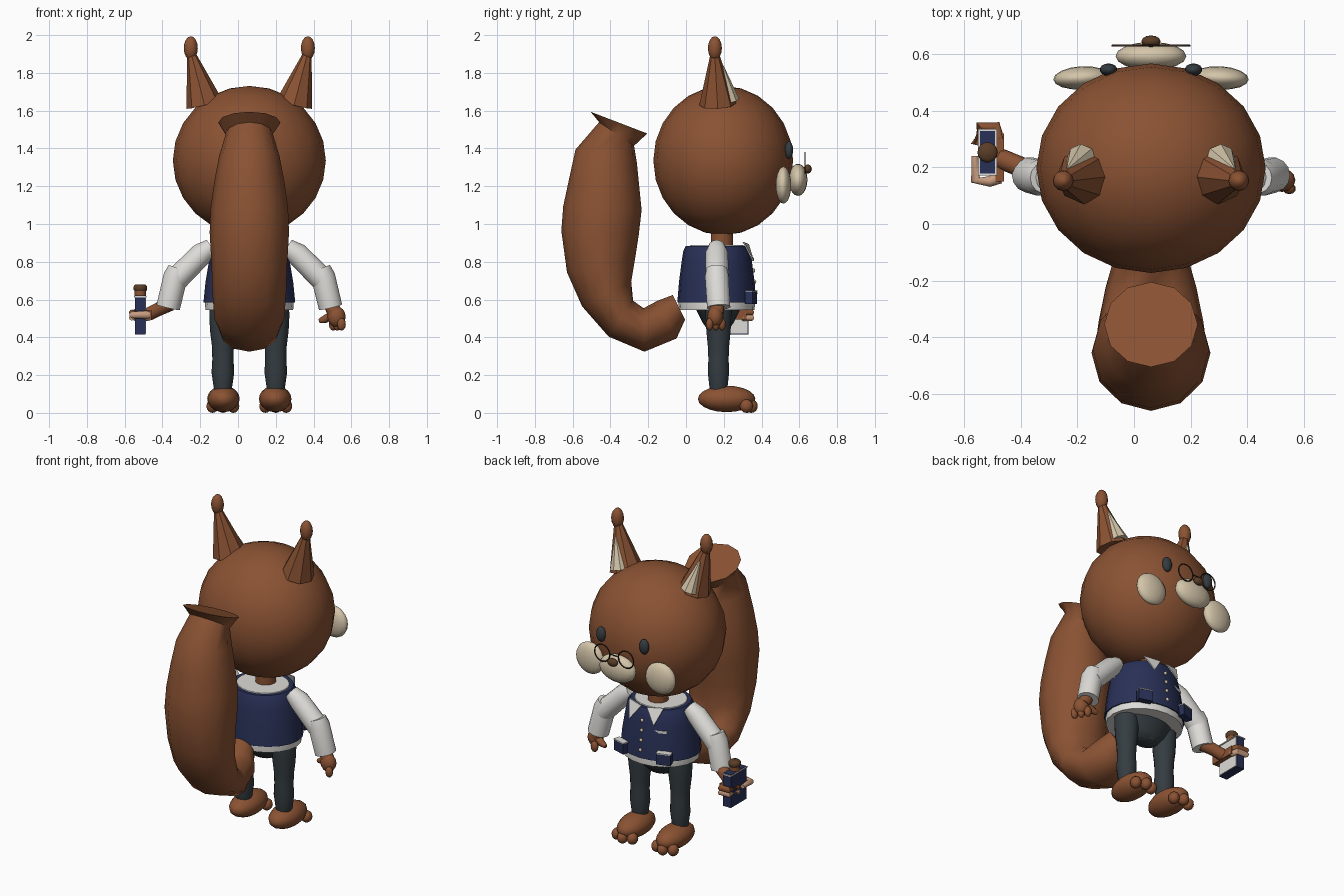
import bpy, bmesh, math
from mathutils import Vector, Matrix

if "Cube" in bpy.data.objects:
    bpy.data.objects.remove(bpy.data.objects["Cube"])

CX = 0.06  # symmetry plane of the figure


def material(name, r, g, b):
    m = bpy.data.materials.new(name)
    m.diffuse_color = (r, g, b, 1)
    m.use_nodes = True
    m.node_tree.nodes["Principled BSDF"].inputs["Base Color"].default_value = m.diffuse_color
    return m


FUR = material("russet fur", 0.255, 0.085, 0.033)
CREAM = material("cream", 0.66, 0.56, 0.40)
NAVY = material("navy cloth", 0.022, 0.030, 0.095)
WHITE = material("white cloth", 0.72, 0.71, 0.68)
SLATE = material("slate cloth", 0.035, 0.046, 0.054)
DARK = material("dark brown", 0.10, 0.047, 0.02)
TAN = material("tan pads", 0.58, 0.34, 0.22)
FRAME = material("spectacle frame", 0.04, 0.02, 0.012)


def finish(name, bm, mat, angle=40):
    bmesh.ops.recalc_face_normals(bm, faces=bm.faces)
    me = bpy.data.meshes.new(name)
    bm.to_mesh(me)
    bm.free()
    ob = bpy.data.objects.new(name, me)
    bpy.context.collection.objects.link(ob)
    me.materials.append(mat)
    bpy.ops.object.select_all(action='DESELECT')
    ob.select_set(True)
    bpy.context.view_layer.objects.active = ob
    if angle:
        bpy.ops.object.shade_smooth_by_angle(angle=math.radians(angle))
    return ob


def ball(name, c, r, mat, seg=16, rings=10, rot=(0, 0, 0)):
    bm = bmesh.new()
    bmesh.ops.create_uvsphere(bm, u_segments=seg, v_segments=rings, radius=1)
    R = Matrix.Rotation(rot[2], 4, 'Z') @ Matrix.Rotation(rot[1], 4, 'Y') @ Matrix.Rotation(rot[0], 4, 'X')
    bm.transform(Matrix.Translation(c) @ R @ Matrix.Diagonal((*r, 1)))
    return finish(name, bm, mat, 60)


def loft(name, rings, mat, n=16, angle=50, caps=True):
    """Skin rings given as (centre, u half-axis, v half-axis)."""
    bm = bmesh.new()
    loops = []
    for c, u, v in rings:
        c, u, v = Vector(c), Vector(u), Vector(v)
        loops.append([bm.verts.new(c + u * math.cos(2 * math.pi * i / n) + v * math.sin(2 * math.pi * i / n))
                      for i in range(n)])
    for a, b in zip(loops, loops[1:]):
        for i in range(n):
            bm.faces.new((a[i], a[(i + 1) % n], b[(i + 1) % n], b[i]))
    if caps:
        bm.faces.new(loops[0])
        bm.faces.new(loops[-1])
    return finish(name, bm, mat, angle)


def limb(name, pts, mat, n=14, angle=50):
    """Round tube through (point, radius) pairs."""
    rings = []
    for i, (p, r) in enumerate(pts):
        d = (Vector(pts[min(i + 1, len(pts) - 1)][0]) - Vector(pts[max(i - 1, 0)][0])).normalized()
        u = d.cross(Vector((0, 1, 0)) if abs(d.y) < 0.9 else Vector((1, 0, 0))).normalized()
        rings.append((p, u * r, d.cross(u) * r))
    return loft(name, rings, mat, n, angle)


def upright(name, profile, mat, cx, cy, n=20, angle=50):
    """Stack of horizontal ellipses given as (z, rx, ry)."""
    return loft(name, [((cx, cy, z), (rx, 0, 0), (0, ry, 0)) for z, rx, ry in profile], mat, n, angle)


def box(name, c, size, mat, rz=0):
    bm = bmesh.new()
    bmesh.ops.create_cube(bm, size=1)
    bm.transform(Matrix.Translation(c) @ Matrix.Rotation(rz, 4, 'Z') @ Matrix.Diagonal((*size, 1)))
    return finish(name, bm, mat, 0)


def torus(name, c, R, r, mat, n=20, m=6):
    """Ring standing in the xz plane."""
    rings = []
    for i in range(n + 1):
        a = 2 * math.pi * i / n
        d = Vector((math.cos(a), 0, math.sin(a)))
        rings.append((Vector(c) + d * R, d * r, (0, r, 0)))
    return loft(name, rings, mat, m, 60, caps=False)


# Head and face
ball("head", (CX, 0.197, 1.342), (0.405, 0.37, 0.395), FUR, 20, 12)
ball("muzzle", (CX, 0.593, 1.24), (0.125, 0.05, 0.085), CREAM)
ball("nose", (CX, 0.645, 1.297), (0.034, 0.021, 0.024), DARK, 12, 8)
limb("spectacle_bridge", [((CX - 0.03, 0.63, 1.335), 0.004), ((CX + 0.03, 0.63, 1.335), 0.004)], FRAME, 6)
for s, side in ((-1, "left"), (1, "right")):
    def X(d):
        return CX + s * d
    ball(side + "_cheek", (X(0.245), 0.516, 1.212), (0.1, 0.041, 0.098), CREAM, rot=(0, 0, -s * 0.06))
    ball(side + "_eye", (X(0.15), 0.545, 1.397), (0.031, 0.022, 0.047), SLATE, 14, 8)
    torus(side + "_spectacle_ring", (X(0.083), 0.63, 1.33), 0.053, 0.004, FRAME)
    # Ears: leaning cone, cream lining, tufted tip
    limb(side + "_ear", [((X(0.238), 0.168, 1.64), 0.098), ((X(0.308), 0.152, 1.91), 0.022)], FUR, 8, 30)
    limb(side + "_ear_lining", [((X(0.245), 0.228, 1.66), 0.055), ((X(0.293), 0.195, 1.84), 0.006)], CREAM, 8, 30)
    ball(side + "_ear_tuft", (X(0.31), 0.153, 1.937), (0.037, 0.037, 0.063), FUR, 12, 8)

# Tail: paired inner and outer outline points with half width
TAIL = [(-.07, .63, -.005, .50, .075), (-.15, .60, -.05, .40, .125), (-.225, .56, -.22, .33, .16),
        (-.28, .60, -.41, .41, .185), (-.29, .70, -.55, .57, .195), (-.27, .82, -.63, .75, .20),
        (-.25, .95, -.66, .97, .21), (-.235, 1.08, -.65, 1.10, .205), (-.25, 1.23, -.62, 1.24, .185),
        (-.26, 1.33, -.585, 1.40, .16), (-.275, 1.42, -.46, 1.545, .125), (-.205, 1.485, -.505, 1.60, .165)]
loft("tail", [((CX, (a + c) / 2, (b + d) / 2), (w, 0, 0), (0, (a - c) / 2, (b - d) / 2))
              for a, b, c, d, w in TAIL], FUR, 12, 45)

# Torso
BY = 0.163
upright("neck", [(0.84, .06, .06), (1.0, .06, .06)], FUR, CX, 0.19, 14)
upright("shirt", [(0.55, .232, .2), (0.6, .236, .203), (0.75, .215, .185), (0.875, .175, .155)], WHITE, CX, BY)
upright("vest", [(0.59, .243, .209), (0.7, .232, .2), (0.8, .215, .187), (0.86, .2, .178), (0.89, .18, .165)],
        NAVY, CX, BY)
upright("shirt_neckline", [(0.88, .165, .15), (0.894, .155, .14)], WHITE, CX, BY)
upright("hips", [(0.44, .07, .05), (0.48, .13, .08), (0.58, .19, .13)], SLATE, CX, 0.17, 16)
for i in range(4):
    z = 0.82 - i * 0.06
    ball("vest_button", (CX, 0.352 + i * 0.006, z), (0.011, 0.008, 0.011), CREAM, 8, 6)

for s, side in ((-1, "left"), (1, "right")):
    def P(d, y, z):
        return (CX + s * d, y, z)
    # Collar point
    bm = bmesh.new()
    tri = [P(0.02, 0.325, 0.9), P(0.12, 0.30, 0.91), P(0.085, 0.352, 0.81)]
    front = [bm.verts.new(Vector(p) + Vector((0, 0.008, 0))) for p in tri]
    back = [bm.verts.new(Vector(p)) for p in tri]
    bm.faces.new(front)
    bm.faces.new(back)
    for i in range(3):
        j = (i + 1) % 3
        bm.faces.new((front[i], front[j], back[j], back[i]))
    finish(side + "_collar_point", bm, WHITE, 0)
    # Pockets
    box(side + "_pocket", P(0.15, 0.345, 0.615), (0.085, 0.04, 0.065), NAVY, -s * 0.3)
    box(side + "_pocket_trim", P(0.15, 0.346, 0.651), (0.087, 0.042, 0.006), WHITE, -s * 0.3)
box("breast_pocket_trim", (CX - 0.11, 0.322, 0.765), (0.075, 0.012, 0.015), WHITE, 0.35)

# Arms, legs and feet
for s, side in ((-1, "left"), (1, "right")):
    def P(d, y, z):
        return (CX + s * d, y, z)
    limb(side + "_upper_sleeve", [(P(0.2, BY, 0.885), 0.045), (P(0.25, BY, 0.85), 0.06),
                                  (P(0.395, BY + 0.003, 0.705), 0.064)], WHITE)
    limb(side + "_lower_sleeve", [(P(0.375, BY, 0.77), 0.055), (P(0.39, BY, 0.73), 0.064),
                                  (P(0.43, BY + 0.01, 0.565), 0.063)], WHITE)
    upright(side + "_leg", [(0.12, .045, .045), (0.15, .05, .05), (0.22, .06, .058), (0.29, .056, .055),
                            (0.36, .058, .058), (0.44, .068, .066), (0.52, .072, .07), (0.58, .07, .07)],
            SLATE, CX + s * 0.14, 0.172, 14, 60)
    ball(side + "_foot", P(0.137, 0.215, 0.08), (0.086, 0.152, 0.07), FUR)
    for d, y in ((0.085, 0.325), (0.14, 0.345), (0.195, 0.32)):
        ball(side + "_toe", P(d, y, 0.042), (0.032, 0.035, 0.036), FUR, 12, 8)

# Empty hand, curled with a thumb
limb("right_wrist", [((0.48, 0.17, 0.60), 0.035), ((0.515, 0.16, 0.53), 0.04)], FUR)
ball("right_palm", (0.522, 0.155, 0.515), (0.048, 0.042, 0.055), FUR, 12, 8)
for i in range(3):
    ball("right_finger", (0.548 - i * 0.022, 0.125 + i * 0.033, 0.475), (0.024, 0.02, 0.034), FUR, 10, 6)
limb("right_thumb", [((0.50, 0.17, 0.525), 0.022), ((0.46, 0.18, 0.502), 0.021), ((0.43, 0.185, 0.492), 0.012)], FUR, 10)

# Holding hand wrapped around the book
limb("left_forearm", [((-0.36, 0.18, 0.585), 0.04), ((-0.42, 0.21, 0.555), 0.036), ((-0.47, 0.23, 0.53), 0.036)], FUR)
box("left_palm", (-0.474, 0.235, 0.525), (0.03, 0.17, 0.05), FUR)
for i, z in enumerate((0.51, 0.538)):
    limb("left_finger", [((-0.475, 0.30, z), 0.018), ((-0.485, 0.345, z), 0.018),
                         ((-0.545, 0.345, z), 0.018), ((-0.562, 0.28, z), 0.015)], (TAN, FUR)[i], 10)
limb("left_thumb", [((-0.475, 0.165, 0.525), 0.024), ((-0.51, 0.15, 0.525), 0.02),
                    ((-0.56, 0.155, 0.525), 0.018), ((-0.562, 0.24, 0.525), 0.013)], TAN, 10)

# Book with pale facing page, edged top and a stopper on it
box("book", (-0.517, 0.253, 0.52), (0.054, 0.155, 0.20), NAVY)
box("book_page", (-0.489, 0.253, 0.52), (0.006, 0.145, 0.19), WHITE)
box("book_top_edge", (-0.517, 0.253, 0.621), (0.066, 0.165, 0.006), WHITE)
box("book_top_panel", (-0.517, 0.253, 0.624), (0.054, 0.15, 0.006), NAVY)
upright("stopper_neck", [(0.62, .03, .03), (0.655, .03, .03)], FUR, -0.517, 0.253, 12)
upright("stopper_cap", [(0.65, .03, .03), (0.658, .036, .036), (0.675, .036, .036), (0.686, .026, .026)],
        DARK, -0.517, 0.253, 14)

# Settle on the ground
bpy.context.view_layer.update()
low = min((o.matrix_world @ v.co).z for o in bpy.data.objects for v in o.data.vertices)
for o in bpy.data.objects:
    o.data.transform(Matrix.Translation((0, 0, -low)))
